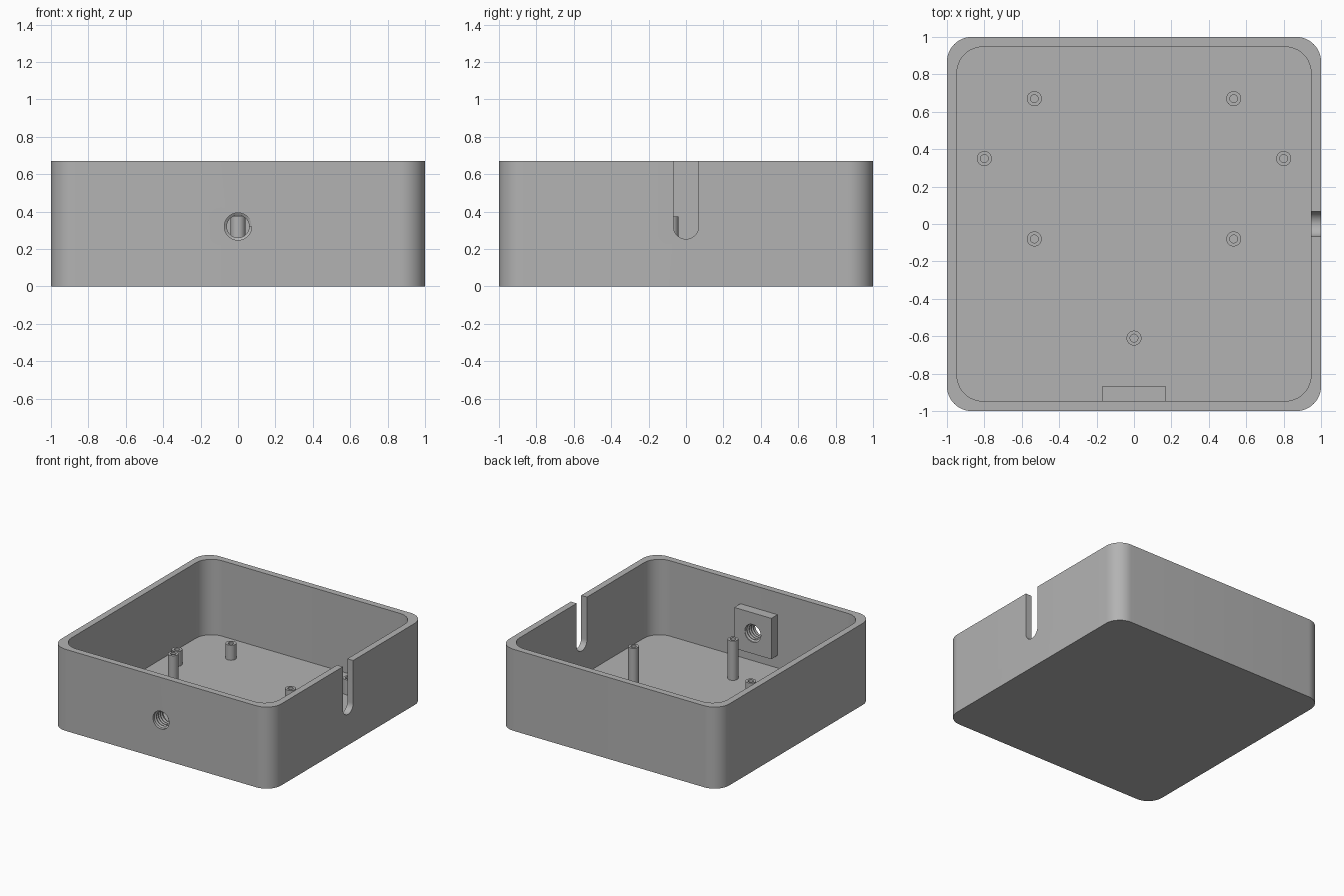
import bpy, bmesh
from math import sin, cos, pi, radians
from mathutils import Matrix

cube = bpy.data.objects.get("Cube")
if cube:
    bpy.data.objects.remove(cube, do_unlink=True)

HEIGHT, WALL, FLOOR = 0.67, 0.053, 0.05
HOLE_Z, HOLE_R = 0.32, 0.073

grey = bpy.data.materials.new("plain grey")
grey.use_nodes = True
colour = (0.45, 0.45, 0.45, 1)
grey.diffuse_color = colour
grey.node_tree.nodes["Principled BSDF"].inputs["Base Color"].default_value = colour


def make_object(name, bm):
    bmesh.ops.recalc_face_normals(bm, faces=bm.faces)
    mesh = bpy.data.meshes.new(name)
    bm.to_mesh(mesh)
    bm.free()
    mesh.materials.append(grey)
    obj = bpy.data.objects.new(name, mesh)
    bpy.context.collection.objects.link(obj)
    return obj


def prism(name, outline, bottom, top, matrix=Matrix()):
    """Extrude a flat outline along local z, then place it."""
    bm = bmesh.new()
    base = bm.faces.new([bm.verts.new((x, y, bottom)) for x, y in outline])
    new = bmesh.ops.extrude_face_region(bm, geom=[base])["geom"]
    verts = [v for v in new if isinstance(v, bmesh.types.BMVert)]
    bmesh.ops.translate(bm, verts=verts, vec=(0, 0, top - bottom))
    bm.transform(matrix)
    return make_object(name, bm)


def arc(cx, cy, r, start, end, steps):
    angles = [radians(start + (end - start) * i / steps) for i in range(steps + 1)]
    return [(cx + r * cos(a), cy + r * sin(a)) for a in angles]


def rounded_square(half, r):
    c = half - r
    points = []
    for i, (sx, sy) in enumerate([(1, 1), (-1, 1), (-1, -1), (1, -1)]):
        points += arc(sx * c, sy * c, r, i * 90, i * 90 + 90, 12)
    return points


def circle(x, y, r, sides=32):
    return arc(x, y, r, 0, 360, sides)[:-1]


def cut(obj, *cutters):
    for cutter in cutters:
        cutter.hide_render = True
        mod = obj.modifiers.new("cut", 'BOOLEAN')
        mod.operation, mod.solver, mod.object = 'DIFFERENCE', 'EXACT', cutter
    graph = bpy.context.evaluated_depsgraph_get()
    mesh = bpy.data.meshes.new_from_object(obj.evaluated_get(graph))
    obj.modifiers.clear()
    obj.data = mesh


parts = []

# Cutters: cavity, cable slot in the left wall, mounting hole at the front
cavity = prism("cavity_cutter", rounded_square(1 - WALL, 0.14), FLOOR, 1)
slot_outline = arc(0, 0.32, 0.067, 180, 360, 20) + [(0.067, 1), (-0.067, 1)]
along_x = Matrix(((0, 0, 1, 0), (1, 0, 0, 0), (0, 1, 0, 0), (0, 0, 0, 1)))
slot = prism("slot_cutter", slot_outline, 0.9, 1.1, along_x)
along_y = Matrix.Rotation(radians(90), 4, 'X')
hole = prism("hole_cutter", circle(0, HOLE_Z, HOLE_R), 0.8, 1.1, along_y)

# Open tray with rounded corners
tray = prism("tray", rounded_square(1, 0.133), 0, HEIGHT)
cut(tray, cavity, slot, hole)
parts.append(tray)

# Square reinforcing block behind the mounting hole
s = 0.168
square = [(-s, HOLE_Z - s), (s, HOLE_Z - s), (s, HOLE_Z + s), (-s, HOLE_Z + s)]
block = prism("mount_block", square, 0.867, 1 - WALL, along_y)
cut(block, hole)
parts.append(block)

for cutter in (cavity, slot, hole):
    bpy.data.objects.remove(cutter, do_unlink=True)

# Helical screw thread lining the mounting hole
bm = bmesh.new()
pitch, steps, turns = 0.026, 24, 4
rings = []
for i in range(steps * turns + 1):
    a = 2 * pi * i / steps
    y = -0.985 + pitch * i / steps
    section = [(HOLE_R + 0.002, -0.45), (0.06, -0.08), (0.06, 0.08), (HOLE_R + 0.002, 0.45)]
    rings.append([bm.verts.new((r * cos(a), y + k * pitch, HOLE_Z + r * sin(a)))
                  for r, k in section])
for a, b in zip(rings, rings[1:]):
    for j in range(4):
        k = (j + 1) % 4
        bm.faces.new((a[j], a[k], b[k], b[j]))
bm.faces.new(rings[0])
bm.faces.new(rings[-1])
parts.append(make_object("screw_thread", bm))


# Hollow standoffs, turned from a closed ring section
def standoff(name, x, y, top):
    bm = bmesh.new()
    section = [(0.04, FLOOR - 0.01), (0.04, top), (0.021, top), (0.021, FLOOR - 0.01)]
    verts = [bm.verts.new((r, 0, z)) for r, z in section]
    edges = [bm.edges.new((verts[i], verts[(i + 1) % 4])) for i in range(4)]
    bmesh.ops.spin(bm, geom=verts + edges, cent=(0, 0, 0), axis=(0, 0, 1),
                   angle=2 * pi, steps=24)
    bmesh.ops.remove_doubles(bm, verts=bm.verts, dist=0.0001)
    bmesh.ops.translate(bm, verts=bm.verts, vec=(x, y, 0))
    parts.append(make_object(name, bm))


for side, name in ((1, "left"), (-1, "right")):
    standoff(f"tall_standoff_{name}", side * 0.533, -0.08, 0.373)
    standoff(f"short_standoff_back_{name}", side * 0.533, 0.67, 0.173)
    standoff(f"short_standoff_side_{name}", side * 0.8, 0.35, 0.173)
standoff("tall_standoff_front", 0, -0.61, 0.373)

# Smooth the curves, keep the edges crisp
bpy.ops.object.select_all(action='DESELECT')
for obj in parts:
    obj.select_set(True)
bpy.context.view_layer.objects.active = tray
bpy.ops.object.shade_smooth_by_angle(angle=radians(30))
